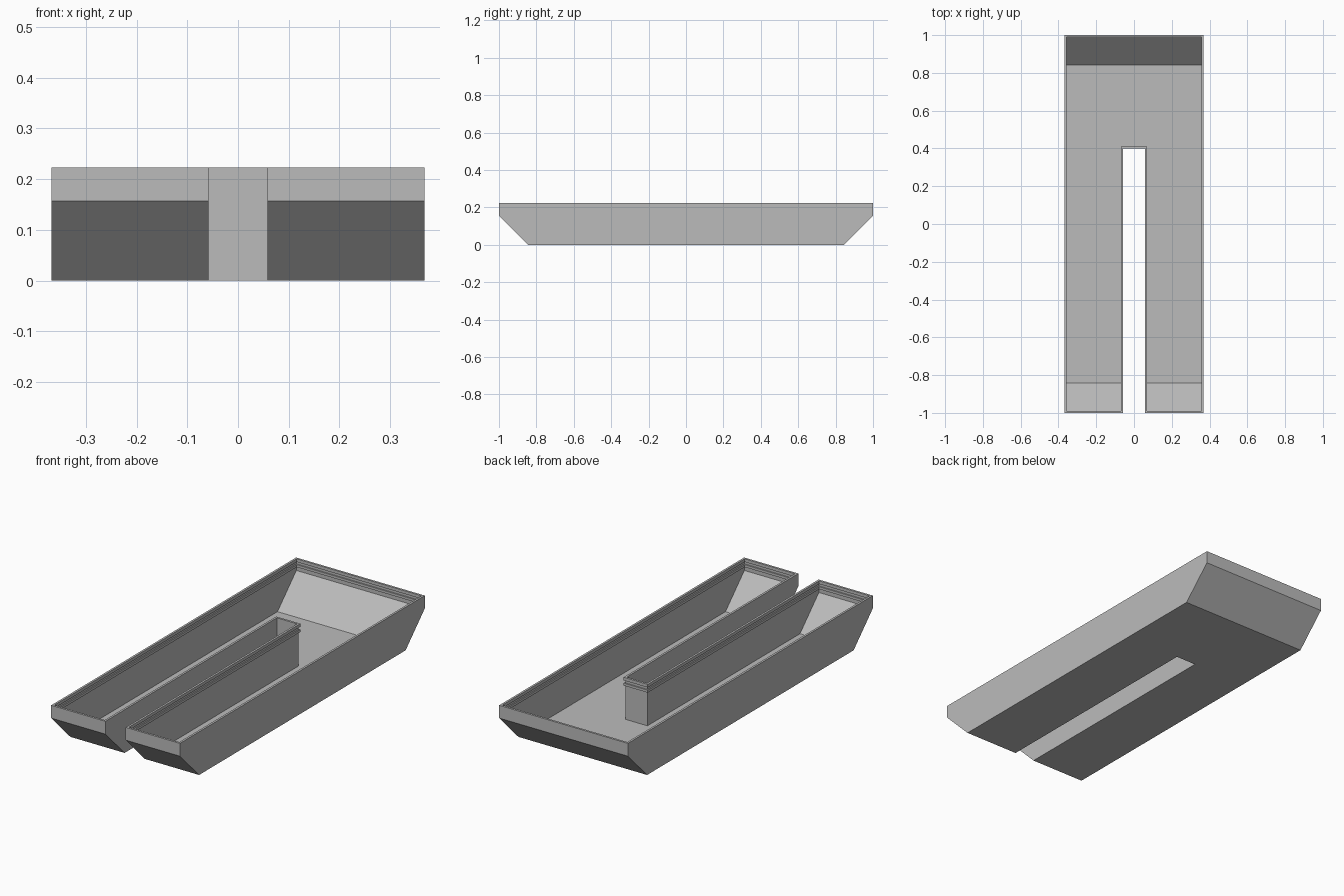
import bpy
import bmesh

# Remove the default cube
cube = bpy.data.objects.get("Cube")
if cube:
    bpy.data.objects.remove(cube, do_unlink=True)

# Main dimensions
HALF_W, SLOT_W, SLOT_END = 0.368, 0.058, 0.40
HEIGHT, KNUCKLE, FLAT_END = 0.223, 0.157, 0.843
WALL, LIP = 0.005, 0.011

hull_grey = bpy.data.materials.new("hull_grey")
hull_grey.use_nodes = True
colour = (0.5, 0.5, 0.5, 1)
hull_grey.diffuse_color = colour
hull_grey.node_tree.nodes["Principled BSDF"].inputs["Base Color"].default_value = colour


def outline(inset, z, end):
    """U-shaped plan with a well slot open to the front."""
    w, s, e = HALF_W - inset, SLOT_W + inset, SLOT_END + inset
    half = [(s, e), (s, -end), (w, -end), (w, end)]
    mirrored = [(-x, y) for x, y in reversed(half)]
    return [(x, y, z) for x, y in half + mirrored]


def level(inset, z):
    return outline(inset, z, 1 - inset)


# Raked outer shell, then the rim with two inner ribs, then the inner shell
levels = [
    outline(0, 0, FLAT_END),
    level(0, KNUCKLE),
    level(0, HEIGHT),
]
for top, bottom in ((HEIGHT, 0.207), (0.193, 0.180)):
    levels += [level(WALL, top)] if top < HEIGHT else []
    levels += [level(LIP, top), level(LIP, bottom), level(WALL, bottom)]
levels += [
    level(WALL, KNUCKLE + 0.4 * WALL),
    outline(WALL, WALL, FLAT_END - 0.4 * WALL),
]

# Loft the levels into one closed hull
bm = bmesh.new()
rings = [[bm.verts.new(p) for p in ring] for ring in levels]
for low, high in zip(rings, rings[1:]):
    n = len(low)
    for i in range(n):
        j = (i + 1) % n
        bm.faces.new((low[i], low[j], high[j], high[i]))
bm.faces.new(rings[0])
bm.faces.new(rings[-1])
bmesh.ops.recalc_face_normals(bm, faces=bm.faces)

mesh = bpy.data.meshes.new("pontoon_hull")
bm.to_mesh(mesh)
bm.free()
mesh.materials.append(hull_grey)
hull = bpy.data.objects.new("pontoon_hull", mesh)
bpy.context.collection.objects.link(hull)
